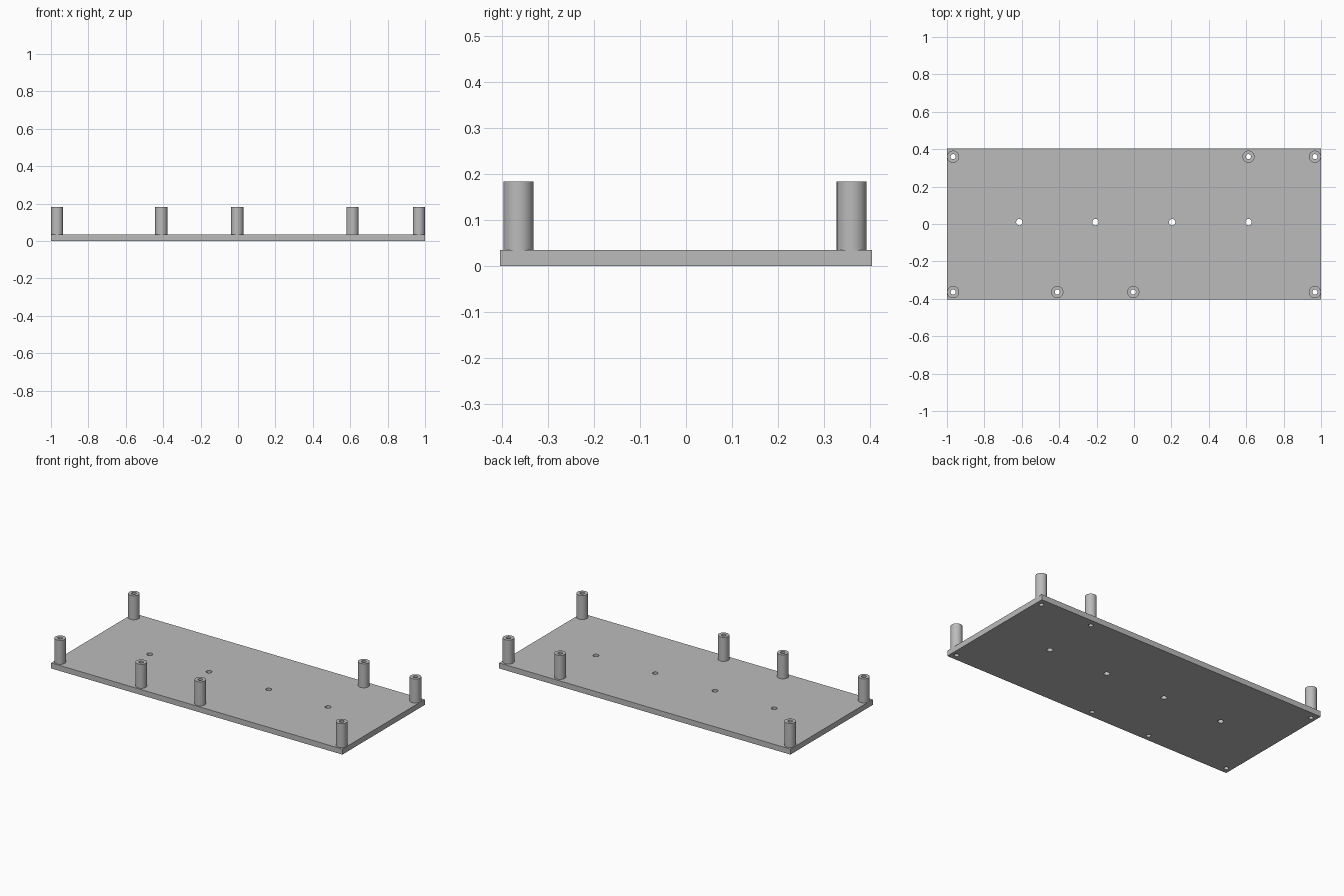
import bpy, bmesh, math

cube = bpy.data.objects.get("Cube")
if cube:
    bpy.data.objects.remove(cube, do_unlink=True)

PLATE_TOP, POST_TOP = 0.034, 0.183
POST_R, BORE_R, HOLE_R = 0.0325, 0.0135, 0.017
SIDES = 48

grey = bpy.data.materials.new("plain grey")
grey.use_nodes = True
colour = (0.5, 0.5, 0.5, 1)
grey.diffuse_color = colour
grey.node_tree.nodes["Principled BSDF"].inputs["Base Color"].default_value = colour

# Standoff posts along the front and back edges, and holes along the middle
posts = {
    "post_front_right": (-0.967, -0.364),
    "post_front_mid_right": (-0.41, -0.364),
    "post_front_mid_left": (-0.004, -0.364),
    "post_front_left": (0.967, -0.364),
    "post_back_right": (-0.967, 0.36),
    "post_back_mid_left": (0.612, 0.36),
    "post_back_left": (0.967, 0.36),
}
holes = [(x, 0.01) for x in (-0.613, -0.206, 0.204, 0.612)]


def add_object(name, bm):
    mesh = bpy.data.meshes.new(name)
    bmesh.ops.recalc_face_normals(bm, faces=bm.faces)
    bm.to_mesh(mesh)
    bm.free()
    mesh.materials.append(grey)
    obj = bpy.data.objects.new(name, mesh)
    bpy.context.collection.objects.link(obj)
    return obj


def smooth(obj):
    bpy.ops.object.select_all(action="DESELECT")
    obj.select_set(True)
    bpy.context.view_layer.objects.active = obj
    bpy.ops.object.shade_smooth_by_angle(angle=math.radians(30))


def tube(name, x, y):
    """Hollow post: a rectangular section spun around its axis."""
    bm = bmesh.new()
    section = [(BORE_R, PLATE_TOP), (POST_R, PLATE_TOP), (POST_R, POST_TOP), (BORE_R, POST_TOP)]
    verts = [bm.verts.new((r, 0, z)) for r, z in section]
    edges = [bm.edges.new((verts[i], verts[(i + 1) % 4])) for i in range(4)]
    bmesh.ops.spin(bm, geom=verts + edges, cent=(0, 0, 0), axis=(0, 0, 1),
                   angle=math.tau, steps=SIDES, use_merge=True)
    bmesh.ops.remove_doubles(bm, verts=bm.verts, dist=1e-5)
    obj = add_object(name, bm)
    obj.location = (x, y, 0)
    smooth(obj)


for name, (x, y) in posts.items():
    tube(name, x, y)

# Base plate
bm = bmesh.new()
bmesh.ops.create_cube(bm, size=1)
bmesh.ops.scale(bm, vec=(2, 0.808, PLATE_TOP), verts=bm.verts)
bmesh.ops.translate(bm, vec=(0, 0, PLATE_TOP / 2), verts=bm.verts)
plate = add_object("base_plate", bm)

# Cutter for every hole through the plate
bm = bmesh.new()
drills = [(x, y, BORE_R) for x, y in posts.values()] + [(x, y, HOLE_R) for x, y in holes]
for x, y, r in drills:
    made = bmesh.ops.create_cone(bm, cap_ends=True, segments=SIDES, radius1=r, radius2=r, depth=0.2)
    bmesh.ops.translate(bm, vec=(x, y, 0), verts=made["verts"])
cutter = add_object("hole_cutter", bm)
cutter.hide_render = True

drill = plate.modifiers.new("holes", "BOOLEAN")
drill.operation = "DIFFERENCE"
drill.solver = "EXACT"
drill.object = cutter
bpy.context.view_layer.objects.active = plate
bpy.ops.object.modifier_apply(modifier=drill.name)
bpy.data.objects.remove(cutter, do_unlink=True)
smooth(plate)
